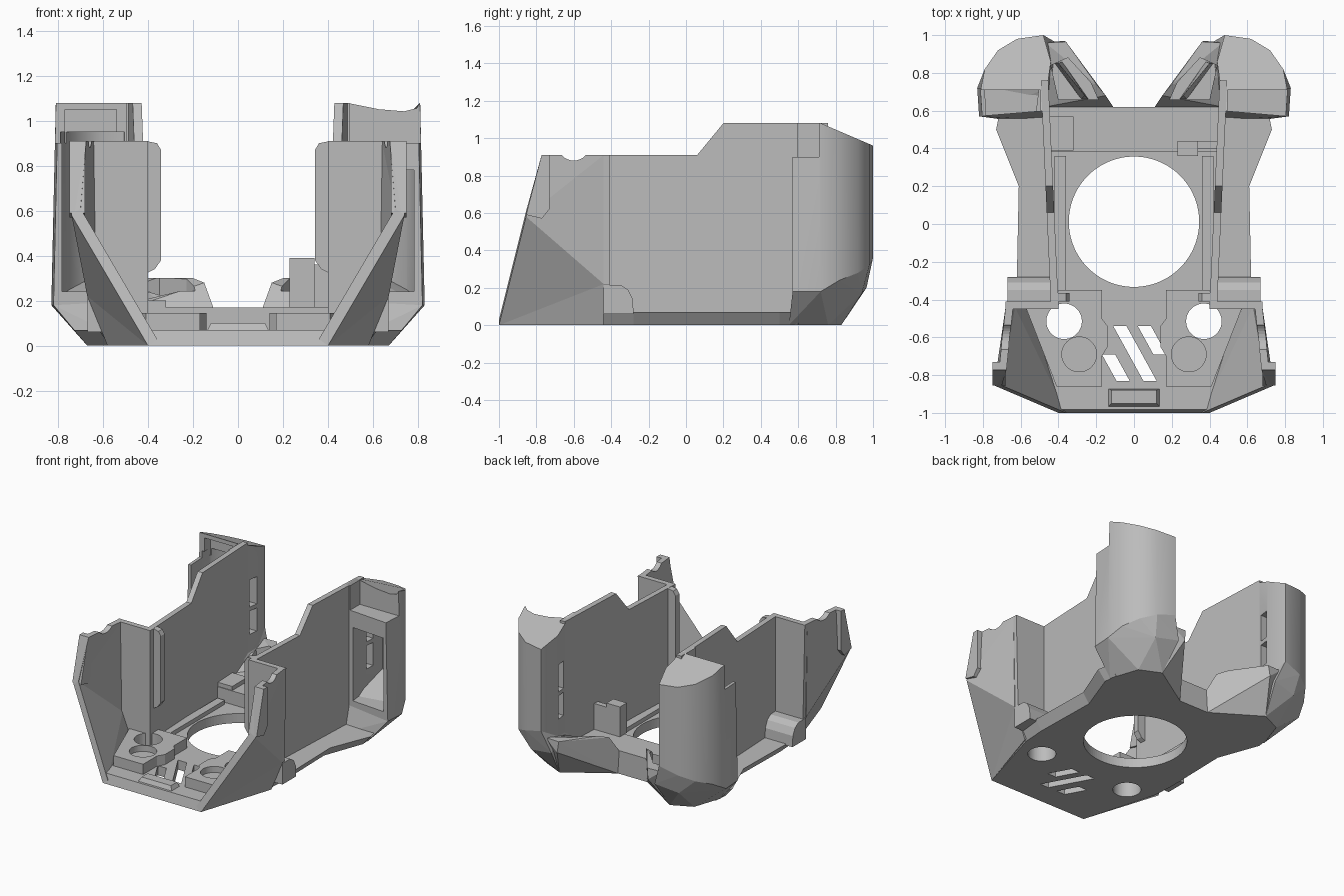
import bpy, bmesh, math

cube = bpy.data.objects.get("Cube")
if cube:
    bpy.data.objects.remove(cube, do_unlink=True)

mat = bpy.data.materials.new("plain grey")
mat.use_nodes = True
GREY = (0.5, 0.5, 0.5, 1)
mat.diffuse_color = GREY
mat.node_tree.nodes["Principled BSDF"].inputs["Base Color"].default_value = GREY


def finish(name, bm):
    bmesh.ops.recalc_face_normals(bm, faces=bm.faces)
    me = bpy.data.meshes.new(name)
    bm.to_mesh(me)
    bm.free()
    me.materials.append(mat)
    ob = bpy.data.objects.new(name, me)
    bpy.context.collection.objects.link(ob)
    return ob


def loft(name, low, high, s=1):
    """Solid between two rings with the same number of points."""
    bm = bmesh.new()
    a = [bm.verts.new((s * x, y, z)) for x, y, z in low]
    b = [bm.verts.new((s * x, y, z)) for x, y, z in high]
    n = len(a)
    bm.faces.new(a)
    bm.faces.new(b)
    for i in range(n):
        j = (i + 1) % n
        bm.faces.new((a[i], a[j], b[j], b[i]))
    return finish(name, bm)


def prism(name, pts, z0, z1, s=1):
    return loft(name, [(x, y, z0) for x, y in pts], [(x, y, z1) for x, y in pts], s)


def box(name, x0, x1, y0, y1, z0, z1, s=1):
    return prism(name, [(x0, y0), (x1, y0), (x1, y1), (x0, y1)], z0, z1, s)


def disc(name, x, y, r, z0, z1, n=64):
    ang = [2 * math.pi * i / n for i in range(n)]
    return prism(name, [(x + r * math.cos(t), y + r * math.sin(t)) for t in ang], z0, z1)


def hull(name, pts, s=1):
    bm = bmesh.new()
    for x, y, z in pts:
        bm.verts.new((s * x, y, z))
    res = bmesh.ops.convex_hull(bm, input=bm.verts)
    junk = {g for g in res["geom_interior"] + res["geom_unused"] if isinstance(g, bmesh.types.BMVert)}
    bmesh.ops.delete(bm, geom=list(junk), context="VERTS")
    bmesh.ops.dissolve_limit(bm, angle_limit=0.02, verts=bm.verts, edges=bm.edges)
    return finish(name, bm)


def cut(ob, *cutters):
    for c in cutters:
        m = ob.modifiers.new("cut", "BOOLEAN")
        m.operation, m.solver, m.object = "DIFFERENCE", "EXACT", c
    bpy.context.view_layer.update()
    dg = bpy.context.evaluated_depsgraph_get()
    me = bpy.data.meshes.new_from_object(ob.evaluated_get(dg))
    ob.modifiers.clear()
    ob.data = me
    for c in cutters:
        bpy.data.objects.remove(c, do_unlink=True)


def both(half):
    return half + [(-p[0], *p[1:]) for p in reversed(half)]


# Floor plate with chamfered sides
top = [(.43, -.983, .07), (.6, -.45, .07), (.62, -.28, .07), (.61, .2, .07),
       (.73, .5, .07), (.71, .6, .07), (.45, .64, .07), (.12, .62, .07)]
bottom = [(.4, -1, 0), (.56, -.45, 0), (.57, -.28, 0), (.56, .2, 0),
          (.67, .5, 0), (.66, .6, 0), (.45, .64, 0), (.12, .62, 0)]
floor = loft("floor_plate", both(bottom), both(top))
slots = [(-.11, -.54, -.83), (.02, -.54, -.69), (-.17, -.69, -.83)]
cutters = [disc("cutter", 0, .012, .345, -.1, .3, 96)]
for x, y0, y1 in slots:
    dx = (y0 - y1) * .55
    cutters.append(prism("cutter", [(x, y0), (x + .07, y0), (x + .07 + dx, y1), (x + dx, y1)], -.1, .3))
for s in (1, -1):
    cutters.append(disc("cutter", s * .37, -.515, .094, -.1, .3))
cut(floor, *cutters)

# Raised step and front sill
prism("rear_step", both([(.36, .385), (.45, .385), (.46, .62), (.12, .62)]), .06, .17)
hull("front_sill", both([(.14, -.97, .06), (.14, -.87, .06), (.12, -.95, .1), (.12, -.88, .1)]))

# Pod outline: x, y, lower edge height
ring = [(.46, .6, .2), (.82, .57, .18), (.83, .72, .18), (.79, .82, .24), (.72, .92, .28),
        (.62, .98, .32), (.48, 1, .36), (.44, .86, .28), (.46, .72, .26)]


def pod_top(y):
    return 1.08 - .12 * max(0, (y - .72) / .28)


for s in (1, -1):
    side = "left" if s > 0 else "right"

    # Deck pad with through hole and shallow round seat
    pad = prism(side + "_deck_pad", [(.17, -.86), (.41, -.86), (.57, -.45), (.42, -.42),
                                     (.4, -.35), (.17, -.35), (.17, -.5), (.14, -.54),
                                     (.14, -.65), (.17, -.7)], .06, .145, s)
    cut(pad, disc("cutter", s * .37, -.515, .094, -.1, .3),
        disc("cutter", s * .29, -.69, .092, .1, .3))

    # Leaning front cheek, lofted from its outer to its inner skin
    outer = [(.4, -1, 0), (.74, -.855, .58), (.715, -.772, .91),
             (.68, -.44, .91), (.67, -.44, .22), (.58, -.44, 0)]
    bm = bmesh.new()
    a = [bm.verts.new((s * x, y, z)) for x, y, z in outer]
    b = [bm.verts.new((s * (x - .04), y, z + (.03 if z < .8 else 0))) for x, y, z in outer]
    for g in (a, b):
        bm.faces.new((g[0], g[1], g[4]))
        bm.faces.new((g[0], g[4], g[5]))
        bm.faces.new((g[1], g[2], g[3]))
        bm.faces.new((g[1], g[3], g[4]))
    for i in range(6):
        j = (i + 1) % 6
        bm.faces.new((a[i], a[j], b[j], b[i]))
    cheek = finish(side + "_front_cheek", bm)
    notch = disc("cutter", 0, 0, .085, .5, .9, 32)
    notch.rotation_euler = (0, s * math.pi / 2, 0)
    notch.location = (0, -.6, .965)
    cut(cheek, notch)

    # Flange along the cheek's front edge
    hull(side + "_front_flange", [(x, y, z) for x in (.68, .75) for y, z in
         ((-.855, .59), (-.772, .91), (-.73, .91), (-.73, .62), (-.77, .57))], s)

    # Cross panel, inner flap and low outer bump
    panel = [(.4, .06), (.58, .06), (.665, .22), (.68, .91), (.4, .91)]
    loft(side + "_cross_panel", [(x, -.45, z) for x, z in panel], [(x, -.41, z) for x, z in panel], s)
    flap = [(.41, .32), (.37, .34), (.342, .38), (.342, .87), (.36, .9), (.41, .91)]
    loft(side + "_inner_flap", [(x, -.41, z) for x, z in flap], [(x, -.365, z) for x, z in flap], s)
    bump = [(-.44, .06), (-.44, .215), (-.35, .215), (-.31, .19), (-.285, .14), (-.28, .06)]
    loft(side + "_outer_bump", [(.43, y, z) for y, z in bump], [(.67, y, z) for y, z in bump], s)

    # Main side wall, slightly splayed toward the rear
    wall = [(-.43, .05), (-.43, .91), (.06, .91), (.2, 1.08), (.76, 1.08), (.76, .05)]
    loft(side + "_side_wall", [(.4 + .045 * (y + .43), y, z) for y, z in wall],
         [(.44 + .045 * (y + .43), y, z) for y, z in wall], s)
    box(side + "_wall_foot", .36, .42, -.36, .36, .06, .1, s)

    # Hollow rear pod, open toward the front, with two inner slots
    pod = loft(side + "_rear_pod", ring, [(x - (.02 if x > .8 else 0), y, pod_top(y)) for x, y, z in ring], s)
    hollow = [(.53, .5), (.78, .5), (.79, .72), (.75, .81), (.68, .9), (.6, .94), (.51, .95), (.5, .75)]
    cut(pod, box("cutter", .495, .95, .4, .71, .9, 1.3, s))
    cut(pod, prism("cutter", hollow, .24, .78 if s > 0 else .95, s))
    if s < 0:
        cut(pod, prism("cutter", [(.54, .5), (.77, .5), (.77, .78), (.54, .78)], .9, 1.05, s))
    for z0, z1 in ((.4, .57), (.6, .8)):
        cut(pod, box("cutter", .38, .56, .78, .85, z0, z1, s))
    pod.data.shade_smooth()
    pod.data.set_sharp_from_angle(angle=math.radians(28))

    # Faceted pod underside and inner rear arm
    hull(side + "_pod_underside", ring + [(.45, .83, 0), (.6, .76, 0), (.67, .55, 0), (.45, .55, 0),
                                          (.42, .965, .2), (.6, .94, .17)], s)
    arm = hull(side + "_rear_arm", [(.12, .62, 0), (.11, .62, .17), (.15, .68, .28), (.2, .74, .3),
                                    (.36, .965, .3), (.37, .97, .22), (.45, .83, 0), (.47, .96, .3),
                                    (.47, .62, .17), (.47, .62, 0), (.47, .78, .25)], s)
    cut(arm, prism("cutter", [(.19, .66), (.23, .75), (.35, .88), (.44, .84), (.4, .66)], .13, .5, s))
    hull(side + "_arm_rib", [(.24, .66, .12), (.28, .66, .12), (.38, .86, .12), (.42, .85, .12),
                             (.26, .68, .2), (.4, .85, .24)], s)

# Clip on the left, low bracket on the right
box("left_clip", .23, .34, .36, .44, .17, .39)
box("left_clip_arm", .33, .45, .4, .44, .17, .36)
box("right_bracket", .32, .45, .39, .57, .16, .2, -1)
